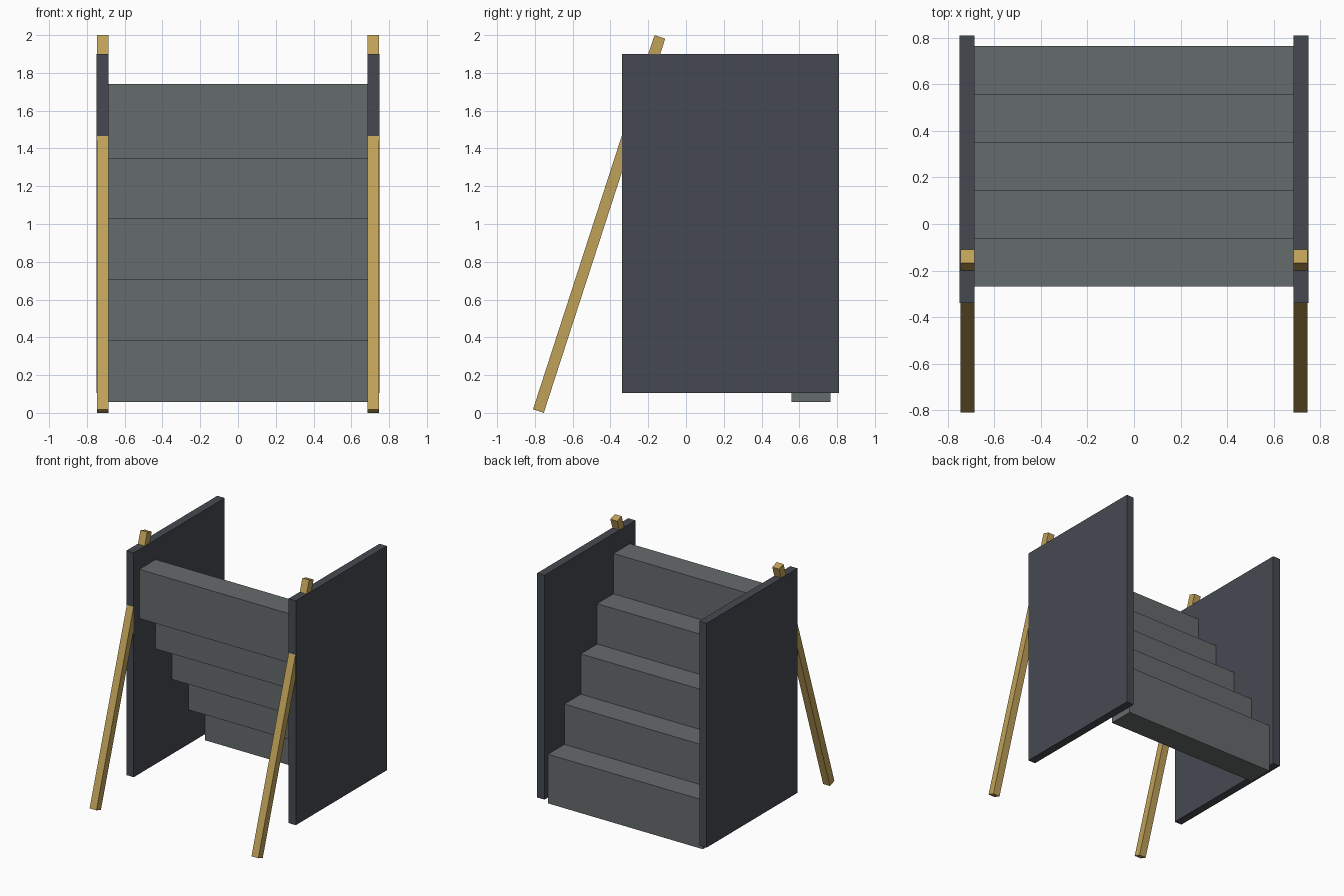
import bpy, math

if "Cube" in bpy.data.objects:
    bpy.data.objects.remove(bpy.data.objects["Cube"])


def material(name, color):
    m = bpy.data.materials.new(name)
    m.diffuse_color = (*color, 1)
    m.use_nodes = True
    m.node_tree.nodes["Principled BSDF"].inputs["Base Color"].default_value = m.diffuse_color
    return m


def box(name, center, size, mat, tilt=0):
    bpy.ops.mesh.primitive_cube_add(size=1, location=center)
    ob = bpy.context.object
    ob.name = name
    ob.scale = size
    ob.rotation_euler.x = tilt
    ob.data.materials.append(mat)
    return ob


slate = material("slate", (0.06, 0.068, 0.082))
grey = material("grey", (0.13, 0.145, 0.15))
wood = material("wood", (0.53, 0.36, 0.1))

# Stair treads, climbing towards the front
pitch, rise, height = 0.207, 0.3225, 0.393
for i in range(5):
    box(f"step_{i + 1}",
        (0, 0.662 - pitch * i, 0.058 + height / 2 + rise * i),
        (1.37, pitch, height), grey)

# Side panels and leaning poles
foot, head = (-0.7815, 0.0095), (-0.1385, 1.9905)
dy, dz = head[0] - foot[0], head[1] - foot[1]
for side, s in (("left", -1), ("right", 1)):
    box(f"side_panel_{side}", (s * 0.7175, 0.235, 1.0025),
        (0.065, 1.15, 1.795), slate)
    box(f"pole_{side}",
        (s * 0.7165, (foot[0] + head[0]) / 2, (foot[1] + head[1]) / 2),
        (0.06, 0.06, math.hypot(dy, dz)), wood, -math.atan2(dy, dz))
